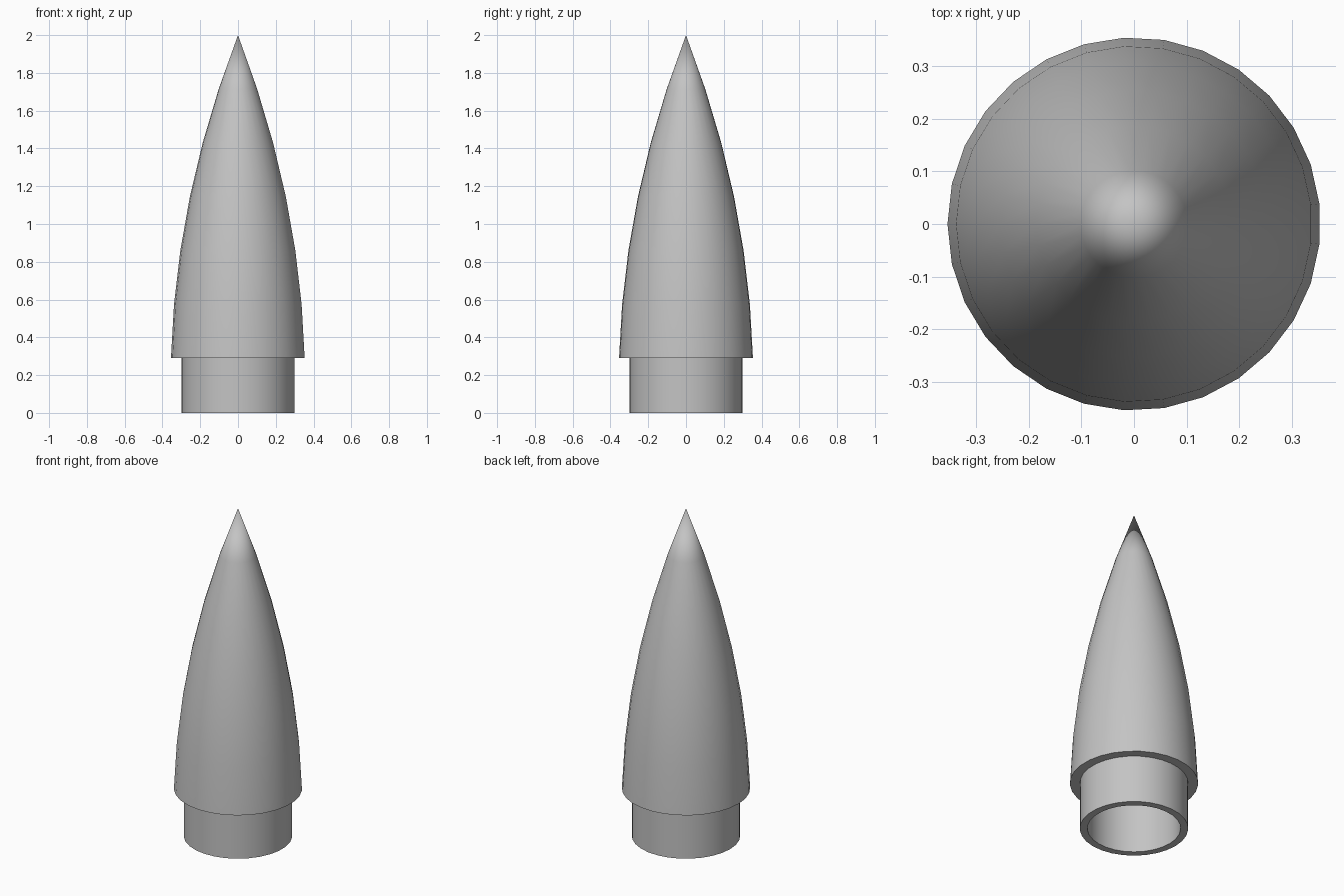
import bpy
import bmesh
from math import tau
from mathutils import Vector

SIDES = 29
BASE_R, BASE_Z, TOP_Z = 0.355, 0.29, 2.0
TUBE_R, BORE_R = 0.3, 0.258
WALL = 0.042

cube = bpy.data.objects.get("Cube")
if cube:
    bpy.data.objects.remove(cube, do_unlink=True)

grey = bpy.data.materials.new("plain grey")
grey.use_nodes = True
colour = (0.55, 0.55, 0.55, 1)
grey.diffuse_color = colour
grey.node_tree.nodes["Principled BSDF"].inputs["Base Color"].default_value = colour


def lathe(name, profile, closed=False):
    """Spin a (radius, z) profile about the z axis."""
    bm = bmesh.new()
    verts = [bm.verts.new((-r, 0, z)) for r, z in profile]
    edges = [bm.edges.new(pair) for pair in zip(verts, verts[1:])]
    if closed:
        edges.append(bm.edges.new((verts[-1], verts[0])))
    bmesh.ops.spin(bm, geom=verts + edges, cent=Vector(), axis=Vector((0, 0, 1)),
                   angle=tau, steps=SIDES)
    bmesh.ops.remove_doubles(bm, verts=bm.verts[:], dist=0.0001)
    bmesh.ops.recalc_face_normals(bm, faces=bm.faces[:])
    mesh = bpy.data.meshes.new(name)
    bm.to_mesh(mesh)
    bm.free()
    mesh.materials.append(grey)
    obj = bpy.data.objects.new(name, mesh)
    bpy.context.collection.objects.link(obj)
    bpy.ops.object.select_all(action="DESELECT")
    obj.select_set(True)
    bpy.context.view_layer.objects.active = obj
    bpy.ops.object.shade_smooth_by_angle(angle=0.6)
    return obj


def curve(radius, low, high, steps=6, k=0.93):
    """Parabolic nose outline from the tip down to the base."""
    return [(radius * (2 * t - k * t * t) / (2 - k), high + (low - high) * t)
            for t in (i / steps for i in range(steps + 1))]


# Hollow nose: outer skin, base ring, then the inner skin back up to a point
outer = curve(BASE_R, BASE_Z, TOP_Z)
inner = curve(BASE_R - WALL, BASE_Z + WALL, TOP_Z - 0.2)
lathe("nose_cone", outer + [(BORE_R, BASE_Z), (BORE_R, BASE_Z + WALL)] + inner[::-1])

# Shoulder tube, open at both ends
lathe("shoulder_tube", [(TUBE_R, BASE_Z), (TUBE_R, 0), (BORE_R, 0), (BORE_R, BASE_Z)])
